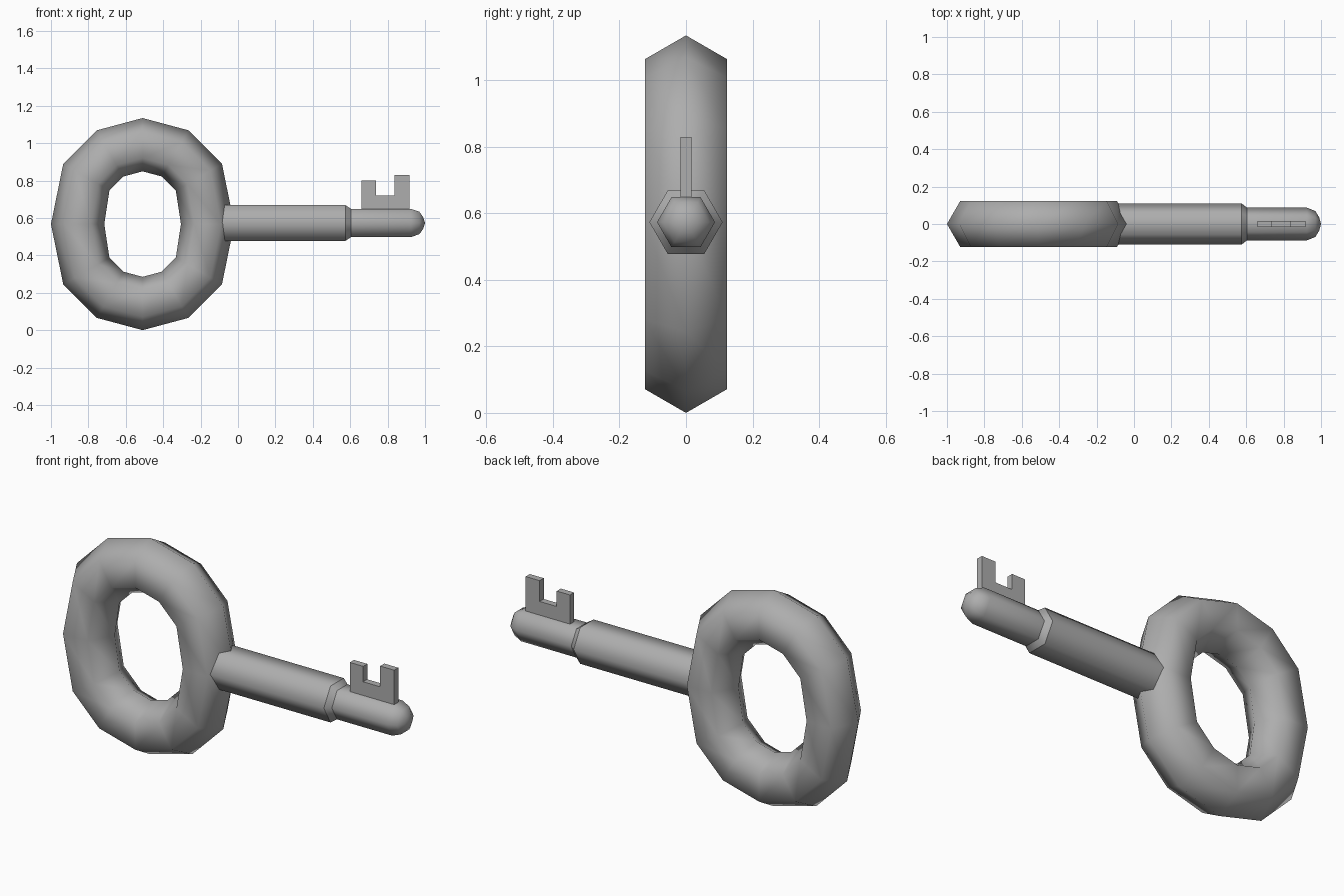
import bpy, bmesh, math

if "Cube" in bpy.data.objects:
    bpy.data.objects.remove(bpy.data.objects["Cube"])

# Dark grey metal
grey = bpy.data.materials.new("dark_grey")
grey.diffuse_color = (0.42, 0.42, 0.42, 1)
grey.use_nodes = True
grey.node_tree.nodes["Principled BSDF"].inputs["Base Color"].default_value = grey.diffuse_color


def make_object(name, bm, smooth):
    bmesh.ops.recalc_face_normals(bm, faces=bm.faces)
    for f in bm.faces:
        f.smooth = smooth
    me = bpy.data.meshes.new(name)
    bm.to_mesh(me)
    bm.free()
    me.materials.append(grey)
    ob = bpy.data.objects.new(name, me)
    bpy.context.collection.objects.link(ob)
    return ob


# Bow: 12 x 6 torus, upper and lower halves pulled apart into an oval
bpy.ops.mesh.primitive_torus_add(major_segments=12, minor_segments=6,
                                 major_radius=0.3475, minor_radius=0.1425,
                                 location=(-0.51, 0, 0.567),
                                 rotation=(math.pi / 2, 0, 0))
bow = bpy.context.object
bow.name = "bow_ring"
for v in bow.data.vertices:
    if abs(v.co.y) > 0.01:
        v.co.y += math.copysign(0.077, v.co.y)
bpy.ops.object.shade_smooth()
bow.data.materials.append(grey)

# Shank: hexagonal rings along x, stepped down to a rounded tip
profile = [(-0.13, 0.11), (0.575, 0.11), (0.605, 0.087),
           (0.925, 0.087), (0.97, 0.069), (0.99, 0.036)]
Z = 0.573
bm = bmesh.new()
rings = []
for x, r in profile:
    rings.append([bm.verts.new((x, r * math.cos(i * math.pi / 3),
                                Z + r * math.sin(i * math.pi / 3)))
                  for i in range(6)])
for a, b in zip(rings, rings[1:]):
    for i in range(6):
        j = (i + 1) % 6
        bm.faces.new((a[i], a[j], b[j], b[i]))
bm.faces.new(rings[0])
tip = bm.verts.new((1.0, 0, Z))
for i in range(6):
    bm.faces.new((rings[-1][i], rings[-1][(i + 1) % 6], tip))
for ring in rings[:3]:  # crisp edges at the end and the step
    for i in range(6):
        bm.edges.get((ring[i], ring[(i + 1) % 6])).smooth = False
make_object("shank", bm, True)

# Bit: thin notched plate standing on the shank
outline = [(0.661, 0.62), (0.918, 0.62), (0.918, 0.829), (0.837, 0.829),
           (0.837, 0.72), (0.738, 0.72), (0.738, 0.801), (0.661, 0.801)]
bm = bmesh.new()
face = bm.faces.new([bm.verts.new((x, -0.017, z)) for x, z in outline])
ext = bmesh.ops.extrude_face_region(bm, geom=[face], use_keep_orig=True)
bmesh.ops.translate(bm, vec=(0, 0.034, 0),
                    verts=[g for g in ext["geom"]
                           if isinstance(g, bmesh.types.BMVert)])
make_object("bit", bm, False)
